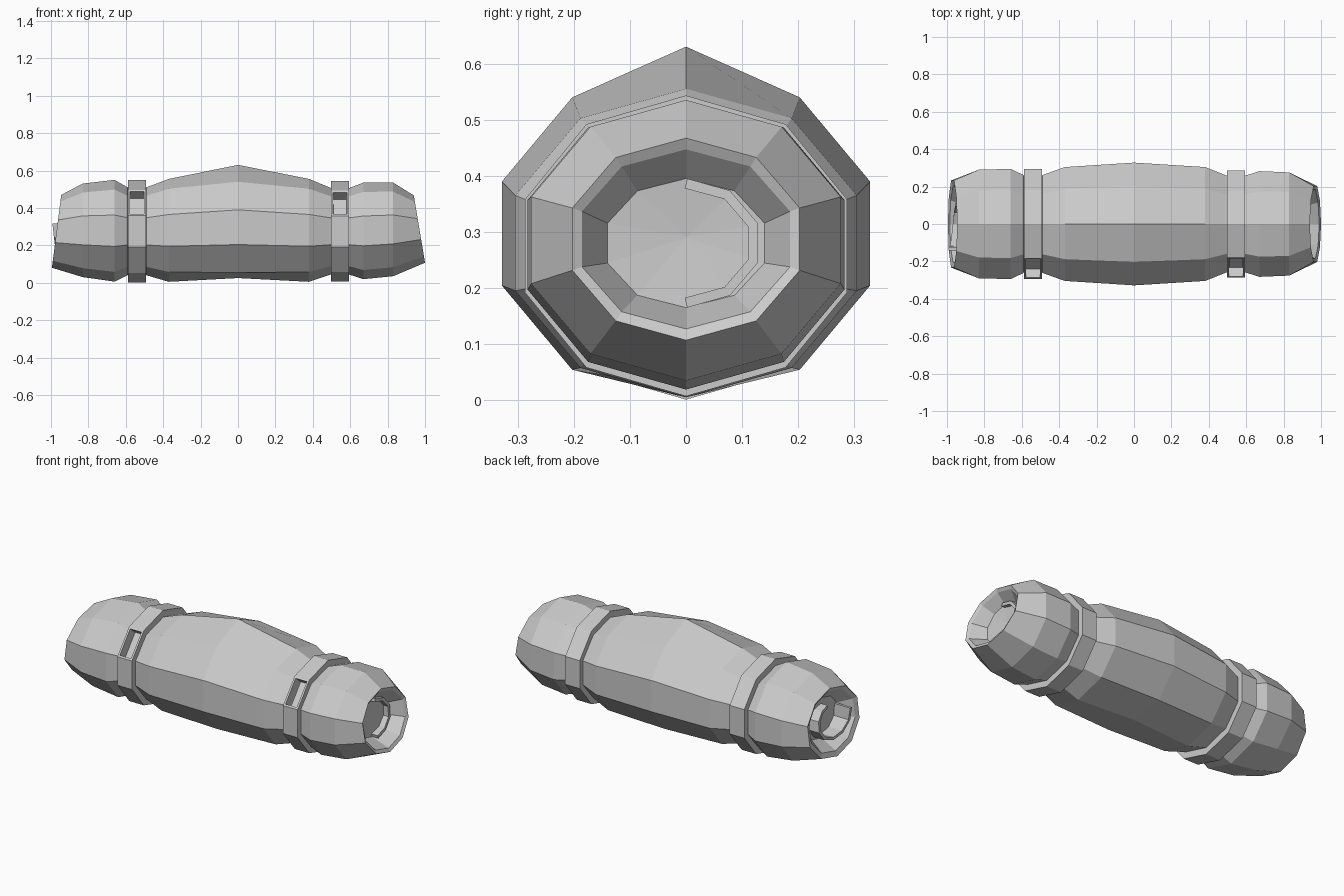
import bpy, bmesh, math

cube = bpy.data.objects.get("Cube")
if cube:
    bpy.data.objects.remove(cube, do_unlink=True)

cloth = bpy.data.materials.new("grey_cloth")
cloth.use_nodes = True
grey = (0.6, 0.6, 0.6, 1)
cloth.diffuse_color = grey
cloth.node_tree.nodes["Principled BSDF"].inputs["Base Color"].default_value = grey

SIDES = 10
STEP = math.tau / SIDES


def ring(bm, x, c, ry, rz, tilt=0, top=None, bottom=None):
    """Ten-sided cross-section; tilt slants it, top and bottom move the end points."""
    verts = []
    for i in range(SIDES):
        a = i * STEP
        z = c + rz * math.cos(a)
        if i == 0 and top is not None:
            z = top
        if i == SIDES // 2 and bottom is not None:
            z = bottom
        verts.append(bm.verts.new((x - tilt * math.cos(a), ry * math.sin(a), z)))
    return verts


def bridge(bm, a, b):
    n = len(a)
    return [bm.faces.new((a[i], a[(i + 1) % n], b[(i + 1) % n], b[i])) for i in range(n)]


def finish(bm, name):
    bmesh.ops.recalc_face_normals(bm, faces=bm.faces)
    mesh = bpy.data.meshes.new(name)
    bm.to_mesh(mesh)
    bm.free()
    obj = bpy.data.objects.new(name, mesh)
    mesh.materials.append(cloth)
    bpy.context.collection.objects.link(obj)
    return obj


# Rolled blanket: lofted sections from the left hollow, along the outside, to the right hollow
sections = [
    (-0.89, 0.28, 0.15, 0.12),
    (-0.96, 0.28, 0.215, 0.17, -0.025),
    (-0.97, 0.275, 0.245, 0.195, -0.025),
    (-0.83, 0.28, 0.305, 0.25),
    (-0.66, 0.278, 0.31, 0.272),
    (-0.59, 0.275, 0.275, 0.235),
    (-0.57, 0.275, 0.2, 0.18),
    (-0.51, 0.275, 0.2, 0.18),
    (-0.49, 0.275, 0.275, 0.235),
    (-0.37, 0.28, 0.32, 0.275),
    (0, 0.297, 0.345, 0.3, 0, 0.63, 0.025),
    (0.38, 0.28, 0.32, 0.275),
    (0.5, 0.275, 0.27, 0.23),
    (0.52, 0.275, 0.2, 0.18),
    (0.57, 0.275, 0.2, 0.18),
    (0.59, 0.275, 0.27, 0.23),
    (0.67, 0.277, 0.297, 0.258),
    (0.83, 0.285, 0.29, 0.25),
    (0.97, 0.287, 0.213, 0.18, 0.03),
    (0.96, 0.287, 0.195, 0.16, 0.03),
    (0.88, 0.28, 0.147, 0.115),
]
bm = bmesh.new()
rings = [ring(bm, *s) for s in sections]
for a, b in zip(rings, rings[1:]):
    bridge(bm, a, b)
for loop, x in ((rings[0], -0.88), (rings[-1], 0.87)):
    hub = bm.verts.new((x, 0, 0.29))
    for i in range(SIDES):
        bm.faces.new((loop[i], loop[(i + 1) % SIDES], hub))
finish(bm, "rolled_blanket")


# Straps: square-edged bands with a recessed buckle slot in the upper front face
def strap(name, x, ry, rz):
    bm = bmesh.new()
    w = 0.048
    loops = [ring(bm, x + dx, 0.275, ry * k, rz * k)
             for dx, k in ((-w, 0.8), (-w, 1), (w, 1), (w, 0.8))]
    bridge(bm, loops[0], loops[1])
    outer = bridge(bm, loops[1], loops[2])
    bridge(bm, loops[2], loops[3])
    bmesh.ops.recalc_face_normals(bm, faces=bm.faces)
    slot = outer[SIDES - 2]
    bmesh.ops.inset_individual(bm, faces=[slot], thickness=0.016)
    pushed = bmesh.ops.extrude_discrete_faces(bm, faces=[slot])["faces"][0]
    shift = pushed.normal * -0.06
    for v in pushed.verts:
        v.co += shift
    finish(bm, name)


strap("right_strap", -0.54, 0.308, 0.274)
strap("left_strap", 0.545, 0.302, 0.268)


# Spiral inner edges of the roll showing inside each hollow
def inner_edge(name, x_floor, x_start, x_end, first, last, r_start, r_end):
    bm = bmesh.new()
    pairs = []
    for i in range(first, last + 1):
        t = (i - first) / (last - first)
        r = r_start + (r_end - r_start) * t
        y, z = r * math.sin(i * STEP), 0.28 + 0.85 * r * math.cos(i * STEP)
        lip = x_start + (x_end - x_start) * t
        pairs.append([bm.verts.new((x, y, z)) for x in (x_floor, lip)])
    for (a, b), (c, d) in zip(pairs, pairs[1:]):
        bm.faces.new((a, b, d, c))
    obj = finish(bm, name)
    mod = obj.modifiers.new("thickness", "SOLIDIFY")
    mod.thickness = 0.018
    mod.offset = 0


inner_edge("left_inner_edge", 0.87, 0.9, 0.92, 0, 5, 0.125, 0.125)
inner_edge("right_inner_edge", -0.88, -0.93, -0.992, 0, 8, 0.09, 0.14)
